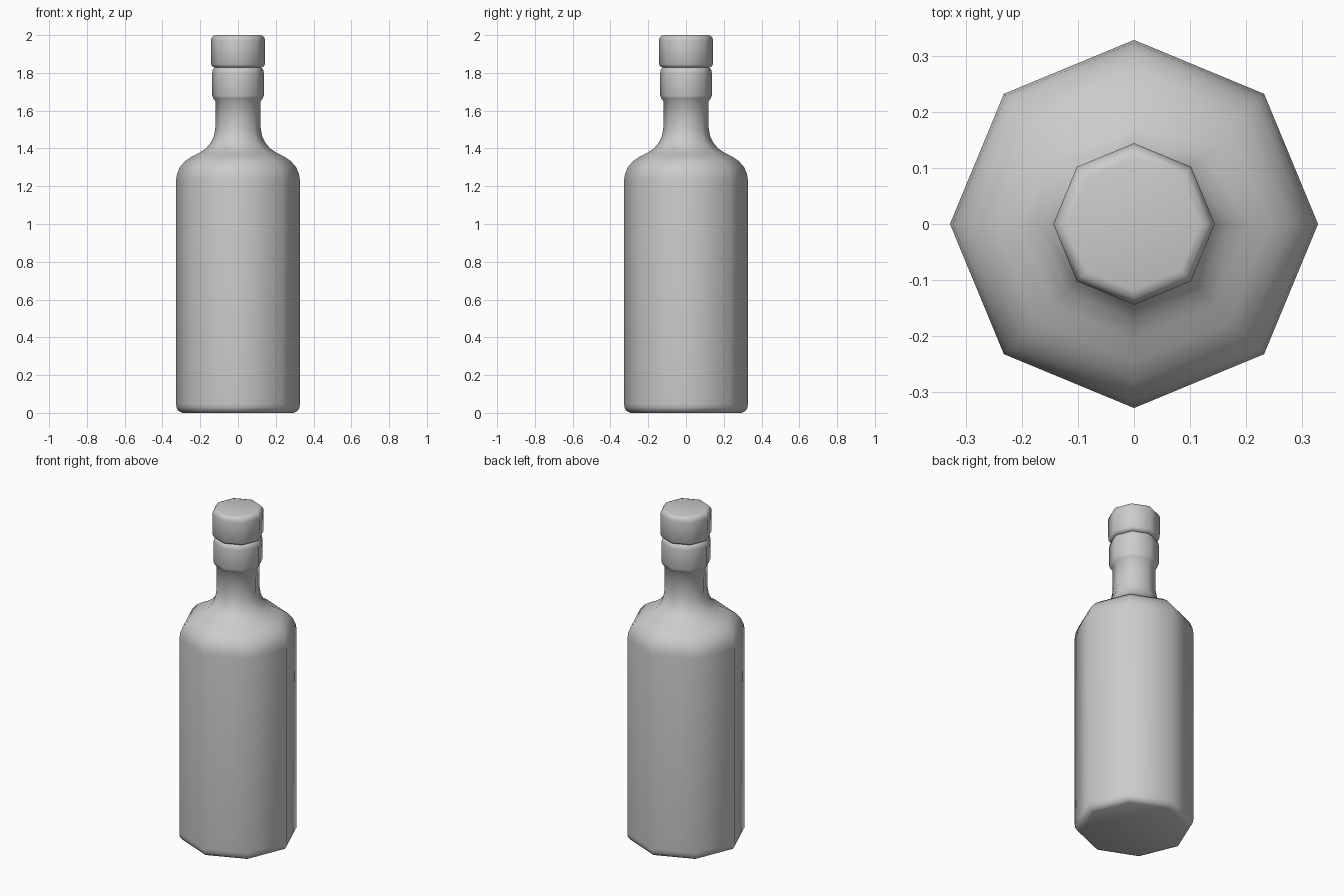
import bpy, bmesh
from math import cos, sin, tau

if "Cube" in bpy.data.objects:
    bpy.data.objects.remove(bpy.data.objects["Cube"])

SIDES = 8


def lathe(name, profile, cap_start=False, cap_end=False):
    """Revolve (radius, z) points into an eight-sided smooth shell."""
    bm = bmesh.new()
    rings = [[bm.verts.new((r * cos(tau * i / SIDES), r * sin(tau * i / SIDES), z))
              for i in range(SIDES)] for r, z in profile]
    for low, high in zip(rings, rings[1:]):
        for i in range(SIDES):
            j = (i + 1) % SIDES
            bm.faces.new((low[i], low[j], high[j], high[i]))
    if cap_start:
        bm.faces.new(rings[0][::-1])
    if cap_end:
        bm.faces.new(rings[-1])
    for f in bm.faces:
        f.smooth = True
    mesh = bpy.data.meshes.new(name)
    bm.to_mesh(mesh)
    bm.free()
    obj = bpy.data.objects.new(name, mesh)
    bpy.context.collection.objects.link(obj)
    return obj


# Bottle: base, body, rounded shoulder, neck and collar
lathe("bottle", [
    (0.295, 0.0), (0.315, 0.01), (0.326, 0.028), (0.328, 0.05),
    (0.328, 1.23), (0.323, 1.265), (0.308, 1.30), (0.28, 1.333),
    (0.245, 1.357), (0.205, 1.377), (0.17, 1.40), (0.145, 1.43),
    (0.128, 1.465), (0.12, 1.51), (0.119, 1.65), (0.131, 1.664),
    (0.137, 1.68), (0.137, 1.80), (0.133, 1.818), (0.122, 1.828),
], cap_start=True)

# Stopper: sits in the groove above the collar
lathe("stopper", [
    (0.122, 1.828), (0.135, 1.833), (0.142, 1.845), (0.144, 1.97),
    (0.140, 1.986), (0.132, 1.996), (0.118, 2.0),
], cap_end=True)
